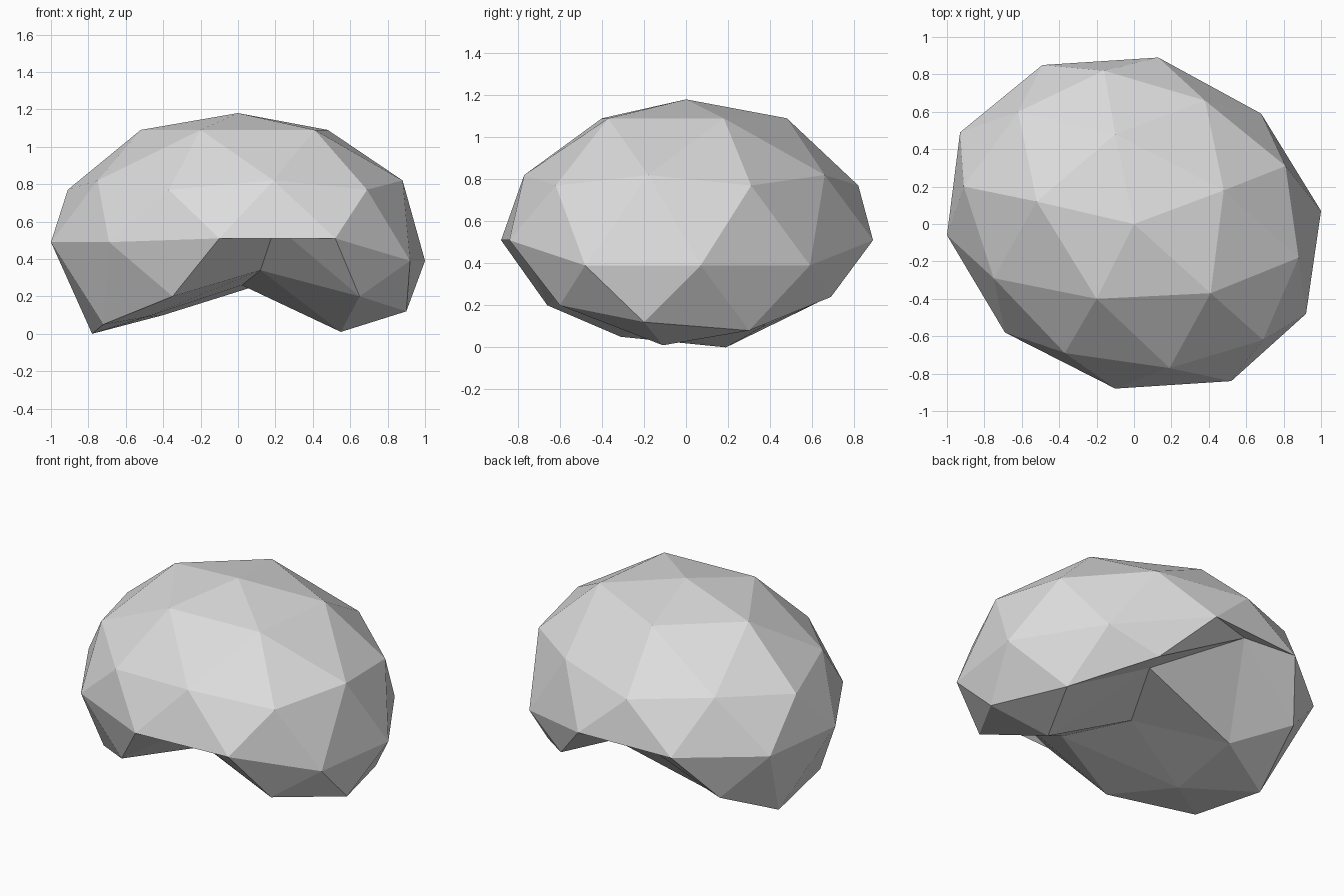
import bpy
import bmesh

# Remove only the default cube
default_cube = bpy.data.objects.get("Cube")
if default_cube:
    bpy.data.objects.remove(default_cube, do_unlink=True)


def make_material(name, colour):
    material = bpy.data.materials.new(name)
    material.use_nodes = True
    material.diffuse_color = colour
    material.node_tree.nodes["Principled BSDF"].inputs["Base Color"].default_value = colour
    return material


def add_ring(bm, outline, heights):
    """Add one loop of points; the heights repeat around the loop."""
    return [bm.verts.new((x, y, heights[i % len(heights)]))
            for i, (x, y) in enumerate(outline)]


def fan(bm, tip, ring):
    """Close a ring with triangles that meet at a tip."""
    for i, vert in enumerate(ring):
        bm.faces.new((tip, vert, ring[(i + 1) % len(ring)]))


def zigzag(bm, upper, lower):
    """Join two rings of equal count, the lower one turned half a step."""
    count = len(upper)
    for i in range(count):
        following = (i + 1) % count
        bm.faces.new((upper[i], lower[i], upper[following]))
        bm.faces.new((lower[i], lower[following], upper[following]))


def widen(bm, small, large, start):
    """Join a ring to one with twice its points; start is the aligned index."""
    count, double = len(small), len(large)
    for i, vert in enumerate(small):
        middle = 2 * i + start
        before, same, after = (large[(middle + k) % double] for k in (-1, 0, 1))
        bm.faces.new((vert, before, same))
        bm.faces.new((vert, same, after))
        bm.faces.new((vert, after, small[(i + 1) % count]))


bm = bmesh.new()

# Domed upper half: peak, crown and shoulder
peak = bm.verts.new((0, 0, 1.18))
crown = add_ring(bm, [(.48, .18), (-.1, .48), (-.52, .12), (-.2, -.4), (.41, -.37)],
                 [1.09])
shoulder = add_ring(bm, [(.81, .31), (.38, .66), (-.16, .82), (-.62, .6), (-.91, .2),
                         (-.75, -.29), (-.37, -.69), (.19, -.77), (.69, -.62), (.88, -.18)],
                    [.77, .82])

# Widest loop, a little lower on one side
rim = add_ring(bm, [(.68, .59), (.13, .89), (-.49, .85), (-.93, .49), (-1, -.06),
                    (-.69, -.58), (-.1, -.88), (.52, -.84), (.92, -.48), (1, .07)],
               [.39, .51, .5, .49, .49, .49, .51, .51, .39, .39])

# Two lobes with a groove running underneath from front to back
lobes = add_ring(bm, [(.75, .3), (.39, .69), (-.17, .78), (-.67, .62), (-.78, .19),
                      (-.72, -.31), (-.35, -.66), (.2, -.81), (.65, -.6), (.9, -.2)],
                 [.08, .24, .53, .21, 0, .05, .2, .58, .2, .12])
underside = add_ring(bm, [(.27, .46), (-.4, .37), (-.49, -.19), (.12, -.5), (.55, -.11)],
                     [.31, .1, .09, .34, .01])
hollow = bm.verts.new((.02, 0, .26))

# Skin the loops with flat triangles
fan(bm, peak, crown)
widen(bm, crown, shoulder, 0)
zigzag(bm, shoulder, rim)
zigzag(bm, rim, lobes[1:] + lobes[:1])
widen(bm, underside, lobes, 1)
fan(bm, hollow, underside)
bmesh.ops.recalc_face_normals(bm, faces=bm.faces)

mesh = bpy.data.meshes.new("boulder")
bm.to_mesh(mesh)
bm.free()
mesh.materials.append(make_material("pale stone grey", (.72, .72, .72, 1)))
boulder = bpy.data.objects.new("boulder", mesh)
bpy.context.scene.collection.objects.link(boulder)
